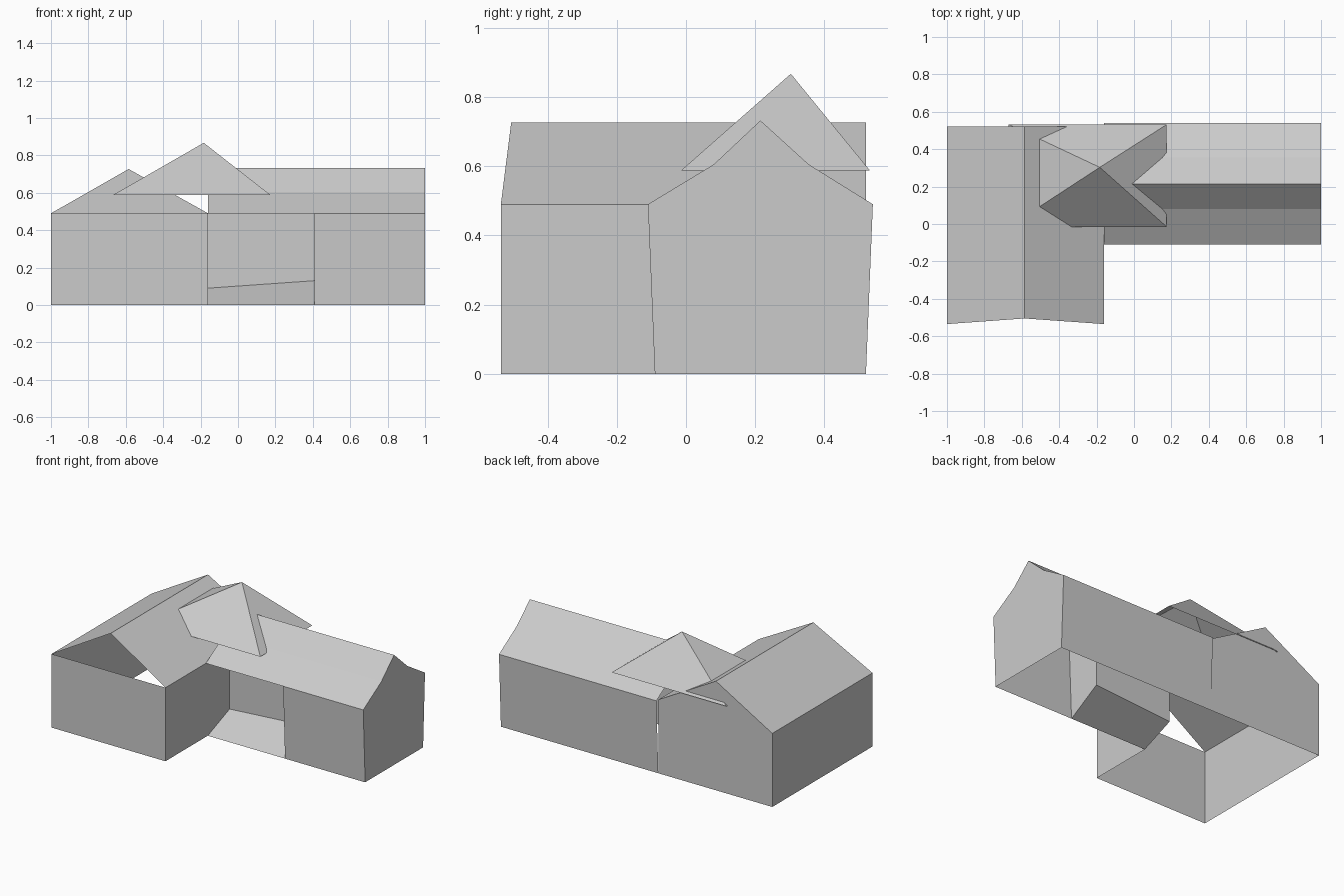
import bpy
import bmesh
from mathutils import Vector

cube = bpy.data.objects.get("Cube")
if cube:
    bpy.data.objects.remove(cube, do_unlink=True)

# One plain grey for the whole building
grey = bpy.data.materials.new("plain_grey")
grey.use_nodes = True
tone = (0.6, 0.6, 0.6, 1)
grey.diffuse_color = tone
grey.node_tree.nodes["Principled BSDF"].inputs["Base Color"].default_value = tone

UP, FRONT, BACK = Vector((0, 0, 1)), Vector((0, -1, 0)), Vector((0, 1, 0))
LEFT, RIGHT = Vector((1, 0, 0)), Vector((-1, 0, 0))


def shell(name, panels):
    """Make one object from flat panels, each turned towards its outside."""
    bm = bmesh.new()
    for outside, points in panels:
        face = bm.faces.new([bm.verts.new(p) for p in points])
        face.normal_update()
        if face.normal.dot(outside) < 0:
            face.normal_flip()
    bmesh.ops.remove_doubles(bm, verts=bm.verts, dist=0.0005)
    mesh = bpy.data.meshes.new(name)
    bm.to_mesh(mesh)
    bm.free()
    mesh.materials.append(grey)
    obj = bpy.data.objects.new(name, mesh)
    bpy.context.collection.objects.link(obj)
    return obj


def strips(path_a, path_b, outside):
    """Quads joining two matching paths."""
    return [(outside, [path_a[i], path_a[i + 1], path_b[i + 1], path_b[i]])
            for i in range(len(path_a) - 1)]


# Shared plan lines
west, inner, porch, east = -1, -0.16, 0.41, 1
south, front, back = -0.535, -0.09, 0.52
front_top, back_top, recess = -0.11, 0.54, 0.14
eave = 0.49
ridge_x, ridge_z = -0.585, 0.727

# Side wing: walls, closed rear gable, open front gable
shell("side_wing_walls", [
    (FRONT, [(west, south, 0), (inner, south, 0), (inner, south, eave), (west, south, eave)]),
    (RIGHT, [(west, south, 0), (west, back, 0), (west, back, eave), (west, south, eave)]),
    (BACK, [(west, back, 0), (inner, back, 0), (inner, back, eave),
            (ridge_x, back, ridge_z), (west, back, eave)]),
    (LEFT, [(inner, south, 0), (inner, front, 0), (inner, recess, 0.09),
            (inner, recess, eave), (inner, south, eave)]),
])
shell("side_wing_roof", strips(
    [(west, south, eave), (ridge_x, -0.505, ridge_z), (inner, south, eave)],
    [(west, back, eave), (ridge_x, back, ridge_z), (inner, back, eave)], UP))

# Main wing: leaning walls and a bent gable roof
profile = [(front_top, eave), (0.08, 0.605), (0.215, 0.732), (0.355, 0.605), (back_top, eave)]
end = [(east, y, z) for y, z in profile]
start = [(inner, y, z) for y, z in profile]
shell("main_wing_roof", strips(start, end, UP))
shell("main_wing_walls", [
    (LEFT, [(east, front, 0)] + end + [(east, back, 0)]),
    (FRONT, [(porch, front, 0), (east, front, 0), (east, front_top, eave), (porch, front_top, eave)]),
    (BACK, [(inner, back, 0), (east, back, 0), end[-1], start[-1]]),
])

# Recessed porch: side wall, rear wall and sloping floor
shell("porch_walls", [
    (RIGHT, [(porch, front, 0), (porch, recess, 0.13), (porch, recess, 0.655),
             (porch, 0.08, 0.6), (porch, front_top, eave)]),
    (FRONT, [(inner, recess, 0.09), (porch, recess, 0.13),
             (porch, recess, 0.655), (inner, recess, 0.655)]),
])
shell("porch_ramp", [
    (UP, [(inner, front, 0), (porch, front, 0), (porch, recess, 0.13), (inner, recess, 0.09)]),
])

# Hipped cap over the junction
x0, x1, y0, y1, base = -0.67, 0.175, -0.015, 0.532, 0.587
ring = [(x0, y0, base), (x1, y0, base), (x1, y1, base), (x0, y1, base)]
apex = (-0.183, 0.303, 0.867)
shell("hipped_cap", [(UP, [ring[i - 1], ring[i], apex]) for i in range(len(ring))])
